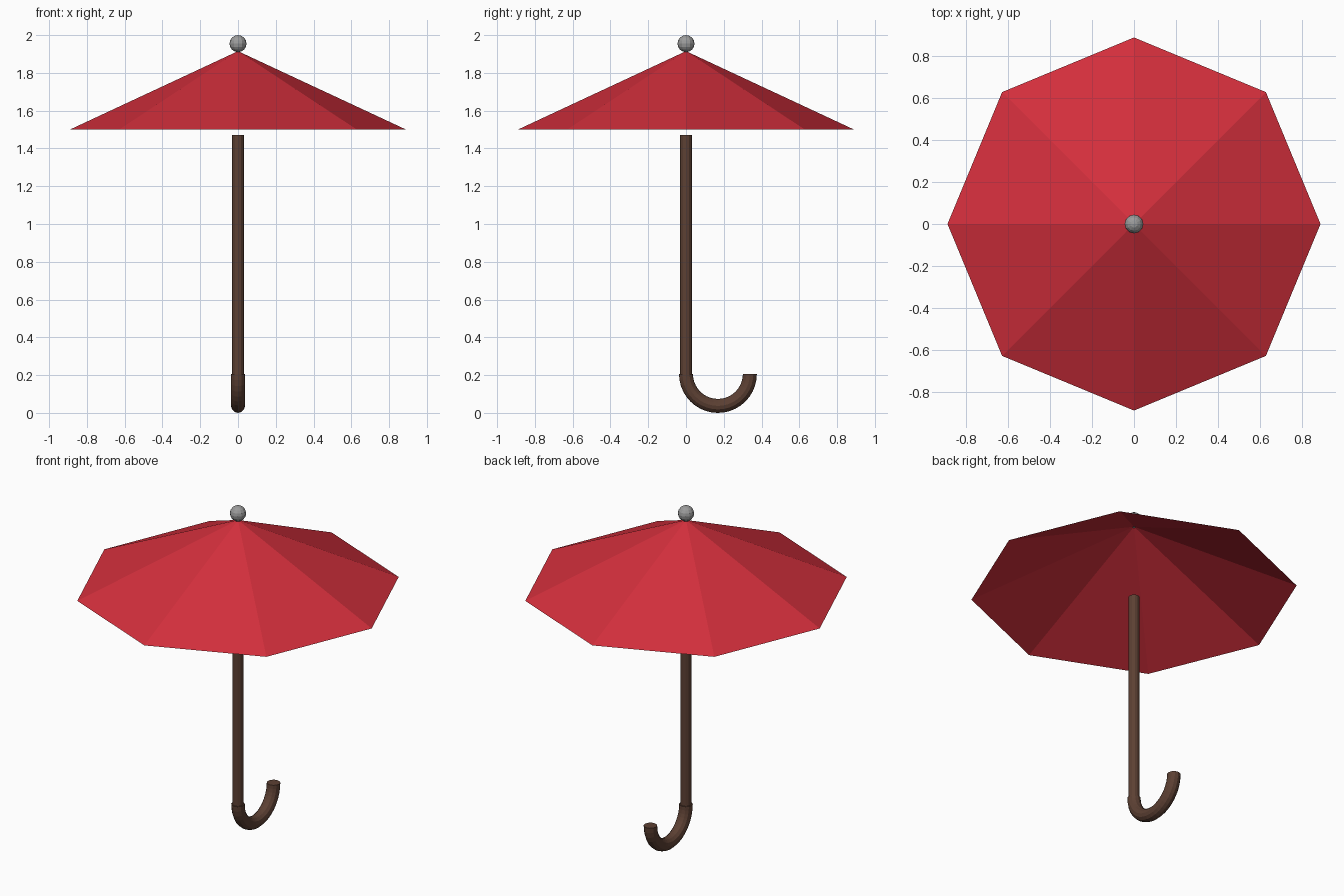
import bpy
import bmesh
from math import pi, cos, sin
from mathutils import Matrix

if "Cube" in bpy.data.objects:
    bpy.data.objects.remove(bpy.data.objects["Cube"])


def material(name, colour):
    mat = bpy.data.materials.new(name)
    mat.diffuse_color = (*colour, 1)
    mat.use_nodes = True
    mat.node_tree.nodes["Principled BSDF"].inputs["Base Color"].default_value = mat.diffuse_color
    return mat


red = material("red cloth", (0.65, 0.028, 0.045))
brown = material("dark brown wood", (0.107, 0.051, 0.033))
grey = material("grey metal", (0.33, 0.33, 0.33))


def make_object(name, bm, mat):
    bmesh.ops.recalc_face_normals(bm, faces=bm.faces)
    mesh = bpy.data.meshes.new(name)
    bm.to_mesh(mesh)
    bm.free()
    mesh.materials.append(mat)
    obj = bpy.data.objects.new(name, mesh)
    bpy.context.collection.objects.link(obj)
    return obj


def cone(name, mat, sides, r1, r2, z1, z2, caps):
    bm = bmesh.new()
    bmesh.ops.create_cone(bm, segments=sides, radius1=r1, radius2=r2, depth=z2 - z1,
                          cap_ends=caps, matrix=Matrix.Translation((0, 0, (z1 + z2) / 2)))
    bmesh.ops.remove_doubles(bm, verts=bm.verts, dist=1e-5)
    return make_object(name, bm, mat)


# Open eight-panel canopy
cone("canopy", red, 8, 0.89, 0, 1.5, 1.915, False)

# Straight shaft
cone("shaft", brown, 12, 0.031, 0.031, 0.2, 1.47, True)

# Ball on the tip
bm = bmesh.new()
bmesh.ops.create_uvsphere(bm, u_segments=12, v_segments=8, radius=0.045,
                          matrix=Matrix.Translation((0, 0, 1.955)))
make_object("tip_ball", bm, grey)

# Hooked handle: a ring swept half a turn, with flat ends
HOOK_R, TUBE_R, SIDES, STEPS = 0.169, 0.037, 12, 20
bm = bmesh.new()
rings = []
for i in range(STEPS + 1):
    a = pi + pi * i / STEPS
    ring = []
    for j in range(SIDES):
        b = 2 * pi * j / SIDES
        r = HOOK_R + TUBE_R * cos(b)
        ring.append(bm.verts.new((TUBE_R * sin(b), HOOK_R + r * cos(a), 0.206 + r * sin(a))))
    rings.append(ring)
for lower, upper in zip(rings, rings[1:]):
    for j in range(SIDES):
        k = (j + 1) % SIDES
        bm.faces.new((lower[j], lower[k], upper[k], upper[j]))
bm.faces.new(rings[0])
bm.faces.new(rings[-1])
make_object("hook_handle", bm, brown)
